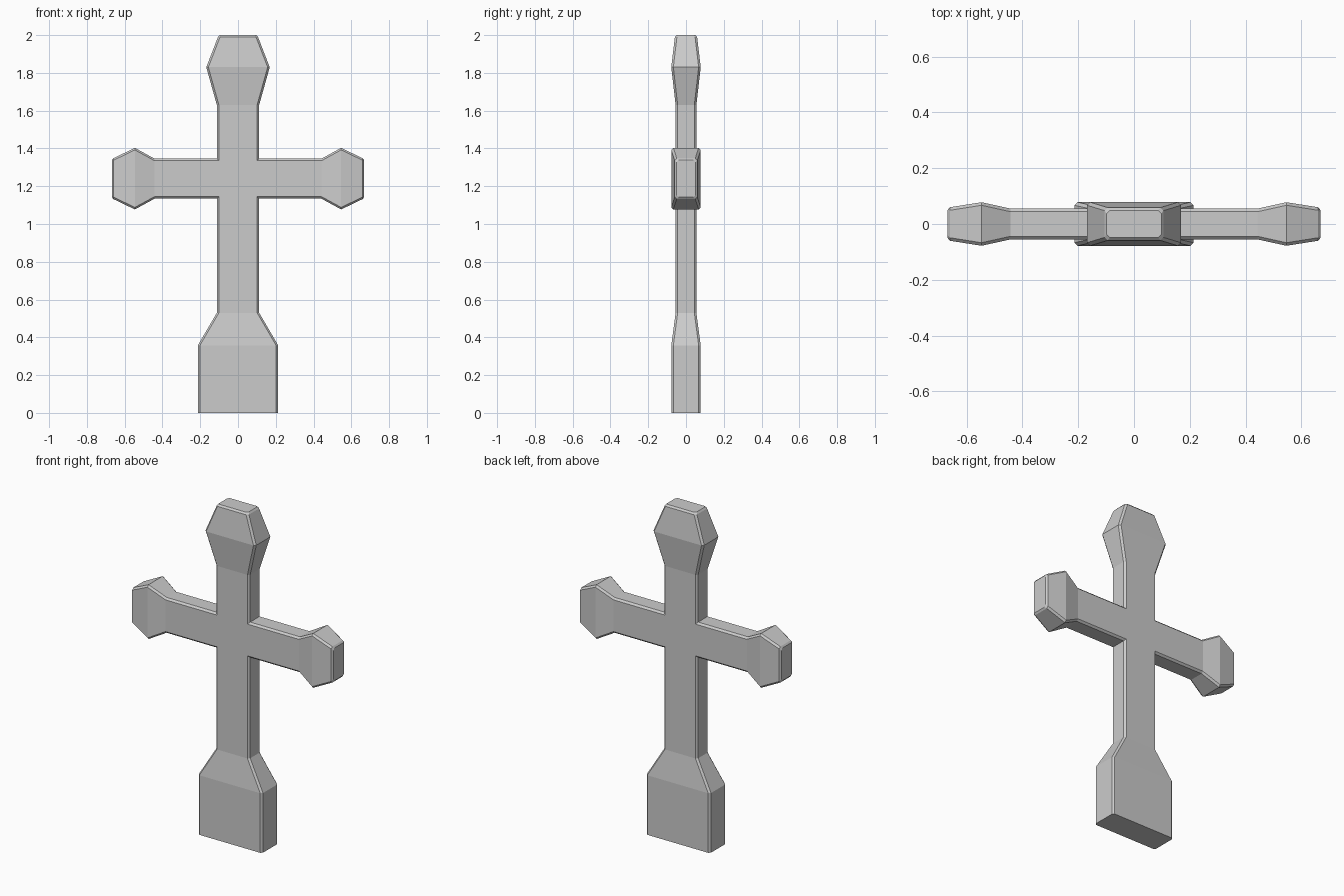
import bpy, bmesh
from mathutils import Vector

if "Cube" in bpy.data.objects:
    bpy.data.objects.remove(bpy.data.objects["Cube"])


def section(w, d, c=0.011):
    """Rectangle of half-width w and half-depth d with chamfered corners."""
    return [(w - c, -d), (w, -d + c), (w, d - c), (w - c, d),
            (-w + c, d), (-w, d - c), (-w, -d + c), (-w + c, -d)]


def loft(name, stations, place):
    """Skin chamfered sections (position, half-width, half-depth) along an axis."""
    bm = bmesh.new()
    rings = [[bm.verts.new(place(p, u, v)) for u, v in section(w, d)]
             for p, w, d in stations]
    for a, b in zip(rings, rings[1:]):
        for i in range(8):
            j = (i + 1) % 8
            bm.faces.new((a[i], a[j], b[j], b[i]))
    bm.faces.new(rings[0][::-1])
    bm.faces.new(rings[-1])
    bmesh.ops.recalc_face_normals(bm, faces=bm.faces)
    mesh = bpy.data.meshes.new(name)
    bm.to_mesh(mesh)
    bm.free()
    obj = bpy.data.objects.new(name, mesh)
    bpy.context.collection.objects.link(obj)
    return obj


# Upright: wide foot, slim shaft, flared head
loft("upright", [
    (0.0, 0.213, 0.078), (0.357, 0.213, 0.078),
    (0.53, 0.112, 0.055), (1.63, 0.112, 0.055),
    (1.83, 0.168, 0.078), (1.99, 0.106, 0.059), (2.0, 0.098, 0.049),
], lambda p, u, v: Vector((u, v, p)))

# Side arms: flared tips, starting inside the shaft, mirrored across x
arms = loft("side_arms", [
    (0.101, 0.106, 0.055), (0.442, 0.106, 0.055),
    (0.546, 0.163, 0.078), (0.66, 0.108, 0.06), (0.668, 0.098, 0.05),
], lambda p, u, v: Vector((p, v, 1.24 + u)))
arms.modifiers.new("mirror", 'MIRROR').use_axis = (True, False, False)
